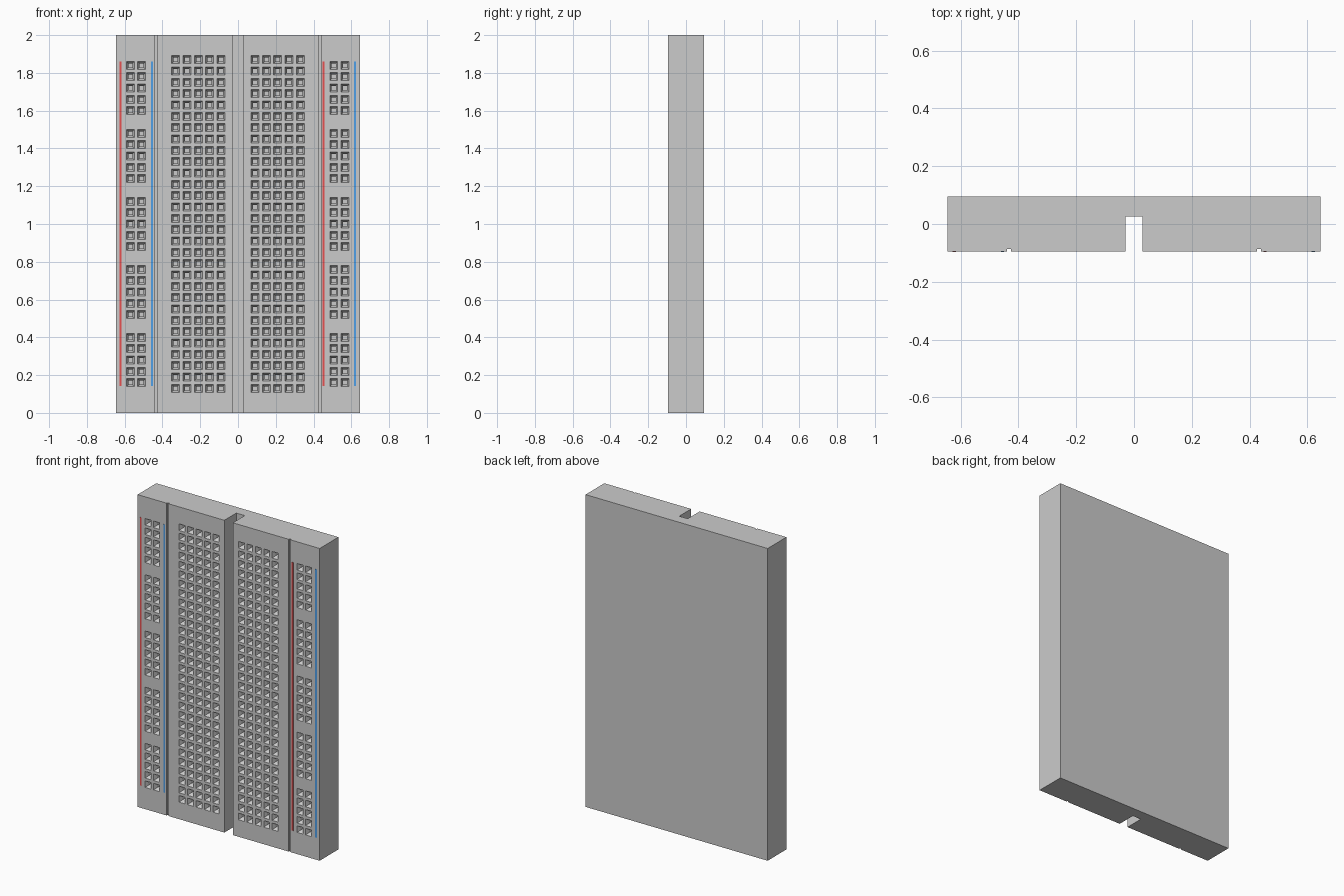
import bpy, bmesh

if "Cube" in bpy.data.objects:
    bpy.data.objects.remove(bpy.data.objects["Cube"])

FRONT, BACK, HALF, TOP = -0.095, 0.095, 0.645, 2.0
PITCH = 0.06


def add_object(name, bm):
    bmesh.ops.recalc_face_normals(bm, faces=bm.faces[:])
    mesh = bpy.data.meshes.new(name)
    bm.to_mesh(mesh)
    bm.free()
    ob = bpy.data.objects.new(name, mesh)
    bpy.context.collection.objects.link(ob)
    return ob


def loft(bm, rings):
    """Closed solid through successive rings of equal vertex count."""
    rings = [[bm.verts.new(p) for p in r] for r in rings]
    bm.faces.new(rings[0])
    bm.faces.new(rings[-1])
    n = len(rings[0])
    for a, b in zip(rings, rings[1:]):
        for i in range(n):
            j = (i + 1) % n
            bm.faces.new((a[i], a[j], b[j], b[i]))


def square(x, y, z, h):
    return [(x - h, y, z - h), (x + h, y, z - h), (x + h, y, z + h), (x - h, y, z + h)]


# Board: top-view profile with centre channel and rail seams, extruded upward
right = [(0.03, 0.026), (0.03, FRONT), (0.426, FRONT), (0.426, FRONT + 0.008),
         (0.439, FRONT + 0.008), (0.439, FRONT), (HALF, FRONT), (HALF, BACK)]
profile = right + [(-x, y) for x, y in reversed(right)]
bm = bmesh.new()
loft(bm, [[(x, y, z) for x, y in profile] for z in (0.0, TOP)])
board = add_object("board", bm)

# Sockets: funnel mouth leading to a narrow straight pit
terminal_x = [s * (0.09 + PITCH * i) for s in (-1, 1) for i in range(5)]
terminal_z = [0.13 + PITCH * i for i in range(30)]
rail_x = [-0.57, -0.51, 0.507, 0.567]
rail_z = [0.16 + PITCH * (6 * g + i) for g in range(5) for i in range(5)]
bm = bmesh.new()
for xs, zs in ((terminal_x, terminal_z), (rail_x, rail_z)):
    for x in xs:
        for z in zs:
            loft(bm, [square(x, FRONT - 0.01, z, 0.021), square(x, FRONT, z, 0.021),
                      square(x, FRONT + 0.02, z, 0.011), square(x, FRONT + 0.1, z, 0.011)])
cutter = add_object("socket_cutter", bm)
cutter.hide_render = True

cut = board.modifiers.new("sockets", 'BOOLEAN')
cut.operation = 'DIFFERENCE'
cut.solver = 'EXACT'
cut.object = cutter
bpy.context.view_layer.objects.active = board
bpy.ops.object.modifier_apply(modifier=cut.name)
bpy.data.objects.remove(cutter)


# Coloured rail stripes
def stripe(name, x, mat):
    bm = bmesh.new()
    w = 0.0055
    loft(bm, [[(x - w, y, 0.142), (x + w, y, 0.142), (x + w, y, 1.86), (x - w, y, 1.86)]
              for y in (FRONT - 0.001, FRONT + 0.003)])
    add_object(name, bm).data.materials.append(mat)


red = bpy.data.materials.new("stripe_red")
red.diffuse_color = (0.8, 0.08, 0.08, 1)
red.use_nodes = True
red.node_tree.nodes["Principled BSDF"].inputs["Base Color"].default_value = red.diffuse_color
blue = bpy.data.materials.new("stripe_blue")
blue.diffuse_color = (0.08, 0.35, 0.8, 1)
blue.use_nodes = True
blue.node_tree.nodes["Principled BSDF"].inputs["Base Color"].default_value = blue.diffuse_color
stripe("left_positive_stripe", -0.622, red)
stripe("left_negative_stripe", -0.455, blue)
stripe("right_positive_stripe", 0.453, red)
stripe("right_negative_stripe", 0.62, blue)
